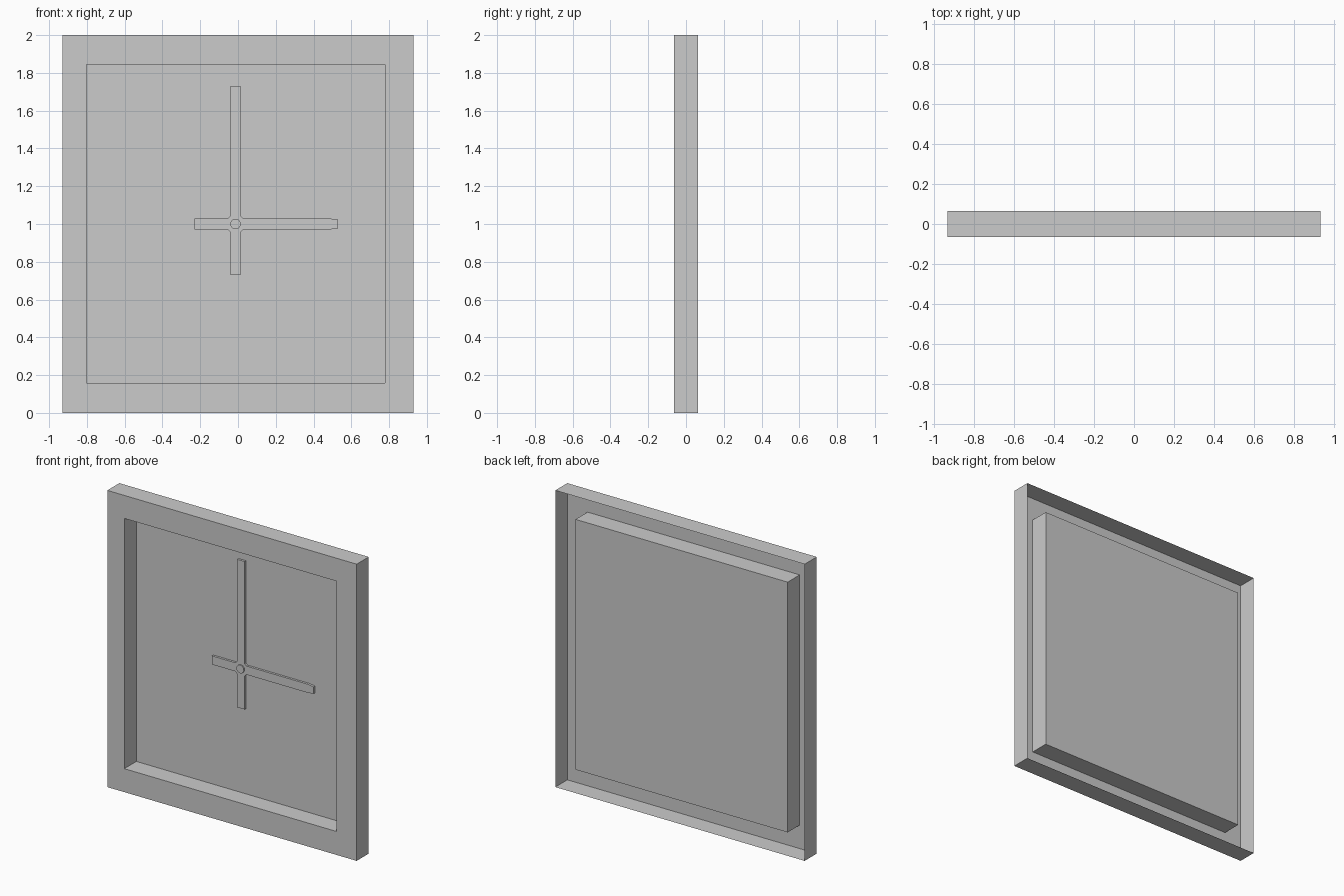
import bpy, bmesh, math

if "Cube" in bpy.data.objects:
    bpy.data.objects.remove(bpy.data.objects["Cube"])

D = 0.064          # half depth of the case
CX, CZ = -0.013, 1.0   # centre of the hands


def finish(name, bm):
    me = bpy.data.meshes.new(name)
    bm.to_mesh(me)
    bm.free()
    ob = bpy.data.objects.new(name, me)
    bpy.context.collection.objects.link(ob)
    return ob


def ring(bm, pts, y):
    return [bm.verts.new((x, y, z)) for x, z in pts]


def bridge(bm, a, b):
    n = len(a)
    for i in range(n):
        j = (i + 1) % n
        bm.faces.new((a[i], a[j], b[j], b[i]))


def rect(x0, x1, z0, z1):
    return [(x0, z0), (x1, z0), (x1, z1), (x0, z1)]


def raised(name, pts, y_front, y_back):
    # counter-clockwise outline seen from the front, open where it meets the dial
    bm = bmesh.new()
    front, back = ring(bm, pts, y_front), ring(bm, pts, y_back)
    bm.faces.new(front)
    bridge(bm, back, front)
    return finish(name, bm)


# case: thin shell open at the back, folded inwards around a deep recess
outer = rect(-0.93, 0.93, 0, 2)
inner = rect(-0.803, 0.779, 0.158, 1.845)
bm = bmesh.new()
loops = [ring(bm, outer, D), ring(bm, outer, -D), ring(bm, inner, -D), ring(bm, inner, D)]
for a, b in zip(loops, loops[1:]):
    bridge(bm, a, b)
bm.faces.new(loops[-1])
finish("clock_case", bm)

# hands: one flat cross with tapered tips and chamfered inner corners
w, c = 0.029, 0.012
cross = [
    (-w, -0.267), (w, -0.267), (w, -w - c), (w + c, -w),
    (0.50, -w), (0.543, -w + 0.006), (0.543, w - 0.006), (0.50, w),
    (w + c, w), (w, w + c), (w, 0.66), (w - 0.003, 0.73), (-w + 0.003, 0.73), (-w, 0.66),
    (-w, w + c), (-w - c, w), (-0.216, w), (-0.216, -w), (-w - c, -w), (-w, -w - c),
]
raised("clock_hands", [(CX + x, CZ + z) for x, z in cross], 0.049, D)

# centre pin
N = 12
pin = [(CX + 0.028 * math.cos(2 * math.pi * i / N), CZ + 0.028 * math.sin(2 * math.pi * i / N))
       for i in range(N)]
raised("centre_pin", pin, 0.041, 0.049)
